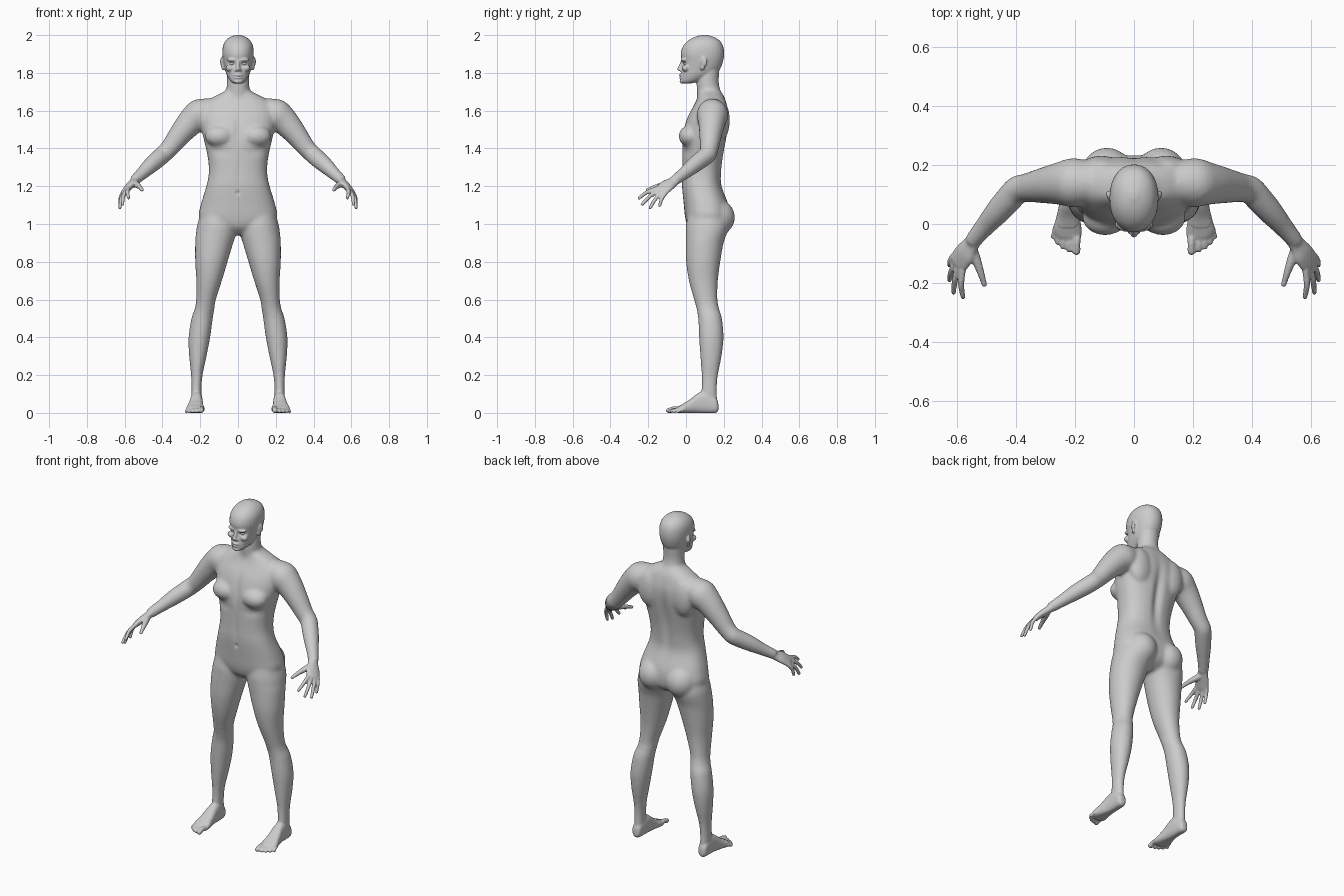
import bpy, bmesh, math
from mathutils import Vector, Matrix

X, Y, Z = Vector((1, 0, 0)), Vector((0, 1, 0)), Vector((0, 0, 1))
bm = bmesh.new()


def loft(rows, mirror=False, n=28, power=2.2, steps=4):
    """Skin of super-elliptic sections; a row is (centre, half axis u, half axis v)."""
    dense = []
    for i in range(len(rows) - 1):
        a, b, c, d = (rows[min(max(i + k, 0), len(rows) - 1)] for k in (-1, 0, 1, 2))
        for s in range(steps):
            t = s / steps
            dense.append([q * 1.0 + (r - p) * (t / 2) + (2 * p - 5 * q + 4 * r - w) * (t * t / 2)
                          + (3 * q - p - 3 * r + w) * (t ** 3 / 2) for p, q, r, w in zip(a, b, c, d)])
    dense.append(rows[-1])
    for side in ((1, -1) if mirror else (1,)):
        rings = []
        for c, u, v in dense:
            ring = []
            for k in range(n):
                a = 2 * math.pi * k / n
                ca, sa = math.cos(a), math.sin(a)
                p = (c + u * math.copysign(abs(ca) ** (2 / power), ca)
                     + v * math.copysign(abs(sa) ** (2 / power), sa))
                ring.append(bm.verts.new((p.x * side, p.y, p.z)))
            rings.append(ring)
        for r, q in zip(rings, rings[1:]):
            for k in range(n):
                bm.faces.new((r[k - 1], r[k], q[k], q[k - 1]))
        bm.faces.new(rings[0])
        bm.faces.new(rings[-1])


def stack(rows, mirror=False, power=2.2):
    """Horizontal sections given as (z, x0, x1, y front, y back)."""
    loft([(Vector(((a + b) / 2, (f + k) / 2, z)), X * (b - a) / 2, Y * (k - f) / 2)
          for z, a, b, f, k in rows], mirror, power=power)


def tube(rows, hint=Y, mirror=True, n=16):
    """Limb along points given as (x, y, z, radius along hint, other radius)."""
    pts = [Vector(r[:3]) for r in rows]
    out = []
    for i, r in enumerate(rows):
        t = (pts[min(i + 1, len(pts) - 1)] - pts[max(i - 1, 0)]).normalized()
        u = (hint - t * hint.dot(t)).normalized()
        out.append((pts[i], u * r[3], t.cross(u) * r[-1]))
    loft(out, mirror, n, 2)


def ball(c, r, mirror=True, tilt=0):
    for side in ((1, -1) if mirror else (1,)):
        m = (Matrix.Translation((c[0] * side, c[1], c[2])) @ Matrix.Rotation(tilt * side, 4, 'Z')
             @ Matrix.Diagonal((*r, 1)))
        bmesh.ops.create_uvsphere(bm, u_segments=20, v_segments=14, radius=1, matrix=m)


def fuse(name, voxel, smooth):
    """Merge everything built so far into one soft skin."""
    global bm
    bmesh.ops.recalc_face_normals(bm, faces=bm.faces)
    me = bpy.data.meshes.new(name)
    bm.to_mesh(me)
    ob = bpy.data.objects.new(name, me)
    bpy.context.collection.objects.link(ob)
    m = ob.modifiers.new("skin", 'REMESH')
    m.mode, m.voxel_size = 'VOXEL', voxel
    m = ob.modifiers.new("soften", 'SMOOTH')
    m.factor, m.iterations = 0.5, smooth
    dg = bpy.context.evaluated_depsgraph_get()
    done = bpy.data.meshes.new_from_object(ob.evaluated_get(dg))
    bpy.data.objects.remove(ob)
    bm = bmesh.new()
    bm.from_mesh(done)


# torso, neck
stack([(z, -w, w, f, b) for z, w, f, b in (
    (.945, .05, .05, .16), (.98, .13, .012, .215), (1.03, .205, -.004, .232), (1.1, .198, -.012, .226),
    (1.2, .168, -.022, .19), (1.27, .155, -.021, .188), (1.35, .16, -.02, .197), (1.45, .182, -.02, .215),
    (1.52, .197, -.008, .226), (1.58, .198, .014, .228), (1.635, .18, .045, .217), (1.67, .135, .06, .205),
    (1.695, .085, .065, .19), (1.71, .06, .07, .18))], power=2.4)
stack([(z, -w, w, f, b) for z, w, f, b in (
    (1.63, .08, .06, .2), (1.69, .064, .058, .187), (1.74, .06, .055, .175), (1.78, .059, .058, .175),
    (1.84, .059, .07, .18))], power=2)
# chest, shoulder blades, buttocks
ball((.098, .022, 1.465), (.078, .061, .058))
ball((.11, .185, 1.55), (.075, .047, .11))
ball((.092, .158, 1.035), (.092, .102, .098))
# legs
stack([(1.1, .03, .185, .02, .2), (1.0, .006, .215, 0, .225), (.95, .01, .223, -.002, .217),
       (.9, .025, .227, -.002, .199), (.8, .055, .227, 0, .182), (.7, .085, .221, .015, .169),
       (.6, .117, .222, .042, .167), (.55, .125, .23, .056, .176), (.5, .133, .247, .064, .191),
       (.4, .147, .262, .069, .199), (.3, .166, .259, .075, .189), (.2, .187, .249, .082, .17),
       (.12, .193, .247, .08, .164), (.05, .192, .247, .07, .168), (.02, .197, .243, .08, .165)],
      True, 2.05)
# arms
tube([(.13, .14, 1.605, .065), (.2, .14, 1.58, .084), (.25, .137, 1.54, .073), (.31, .13, 1.47, .06),
      (.36, .123, 1.405, .05), (.395, .115, 1.37, .048), (.425, .083, 1.343, .047), (.465, .038, 1.308, .043),
      (.505, -.008, 1.27, .035), (.54, -.05, 1.238, .03), (.552, -.067, 1.225, .028)], n=24)
fuse("base", .009, 9)

# head
stack([(z, -w, w, f, b) for z, w, f, b in (
    (1.745, .026, -.018, .03), (1.758, .042, -.029, .08), (1.79, .06, -.028, .15), (1.82, .069, -.023, .18),
    (1.86, .078, -.022, .196), (1.9, .083, -.028, .202), (1.94, .08, -.017, .197), (1.97, .066, .01, .18),
    (1.99, .042, .045, .148), (2.001, .012, .085, .11))], power=2.15)
# brow, cheekbones, nose, lips, chin, ears
ball((.032, -.013, 1.869), (.028, .013, .009), tilt=.25)
ball((.043, -.002, 1.825), (.022, .02, .018))
tube([(0, -.018, 1.868, .007), (0, -.026, 1.845, .009), (0, -.034, 1.822, .012), (0, -.033, 1.812, .011)],
     X, False)
ball((.011, -.026, 1.814), (.009, .01, .008))
ball((0, -.027, 1.788), (.024, .011, .007), False)
ball((0, -.026, 1.774), (.021, .012, .007), False)
ball((0, -.019, 1.756), (.024, .016, .013), False)
ball((.083, .093, 1.858), (.009, .021, .028), tilt=-.45)
ball((.079, .087, 1.832), (.008, .014, .018), tilt=-.45)

# hands
across = Vector((-.465, -.81, .35))
knuckle = Vector((.595, -.13, 1.177))
tube([(.535, -.044, 1.243, .027, .025), (.552, -.07, 1.222, .031, .021), (.572, -.1, 1.203, .041, .02),
      (*knuckle, .041, .015), (.6, -.138, 1.17, .036, .011)], across, n=20)
for off, tip in ((.031, (.579, -.247, 1.138)), (.011, (.611, -.232, 1.104)),
                 (-.01, (.625, -.189, 1.086)), (-.03, (.624, -.139, 1.098))):
    a, c = knuckle + across * off, Vector(tip)
    b = a.lerp(c, .5) + Vector((.006, -.004, .006))
    tube([(*a, .012), (*b, .0108), (*c, .009)], across, n=12)
    ball(c, (.009,) * 3)
tube([(.553, -.075, 1.218, .02), (.535, -.12, 1.207, .017), (.519, -.165, 1.195, .0125),
      (.507, -.205, 1.18, .0095)], across, n=12)
ball((.507, -.205, 1.18), (.0095,) * 3)

# feet
loft([(Vector(((a + b) / 2, y, (lo + hi) / 2)), X * (b - a) / 2, Z * (hi - lo) / 2) for y, a, b, lo, hi in (
    (.171, .207, .235, .015, .05), (.158, .195, .247, .002, .08), (.11, .189, .25, 0, .115),
    (.065, .187, .254, 0, .105), (.02, .183, .264, 0, .07), (-.02, .177, .274, 0, .047),
    (-.045, .179, .262, .002, .034), (-.055, .185, .24, .006, .026))], True, power=2.5)
for x0, y0, x1, y1, r in ((.194, -.045, .195, -.09, .0145), (.219, -.045, .22, -.085, .0105),
                          (.238, -.038, .241, -.076, .01), (.254, -.028, .259, -.061, .0098),
                          (.266, -.012, .273, -.042, .0095)):
    tube([(x0, y0, r + .008, r), ((x0 + x1) / 2, (y0 + y1) / 2, r + .008, r * .92), (x1, y1, r, r)], X, n=12)
    ball((x1, y1, r), (r, r * 1.1, r))
fuse("skin", .005, 4)

# soft hollows: x, z, x spread, z spread, depth, facing (-1 front, 1 back)
hollows = ((.031, 1.848, .014, .009, .009, -1), (0, 1.781, .02, .0028, .005, -1),
           (0, 1.765, .02, .005, .003, -1), (0, 1.5, .018, .08, .008, -1),
           (0, 1.165, .009, .011, .007, -1), (0, 1.25, .014, .09, .004, -1),
           (0, 1.4, .026, .16, .016, 1), (.1, 1.385, .05, .025, .005, -1))
for v in bm.verts:
    push = 0
    for x, z, sx, sz, depth, face in hollows:
        if v.normal.y * face > .1:
            d = ((abs(v.co.x) - x) / sx) ** 2 + ((v.co.z - z) / sz) ** 2
            push -= face * depth * math.exp(-d)
    v.co.y += push
    v.co.z = max(v.co.z, .002) - .002 * (v.co.z < .05)


def finish(name):
    global bm
    me = bpy.data.meshes.new(name)
    bm.to_mesh(me)
    for p in me.polygons:
        p.use_smooth = True
    bpy.context.collection.objects.link(bpy.data.objects.new(name, me))
    bm = bmesh.new()


finish("body")
# eyes
ball((.031, .0055, 1.848), (.016, .0175, .0105))
finish("eyes")
